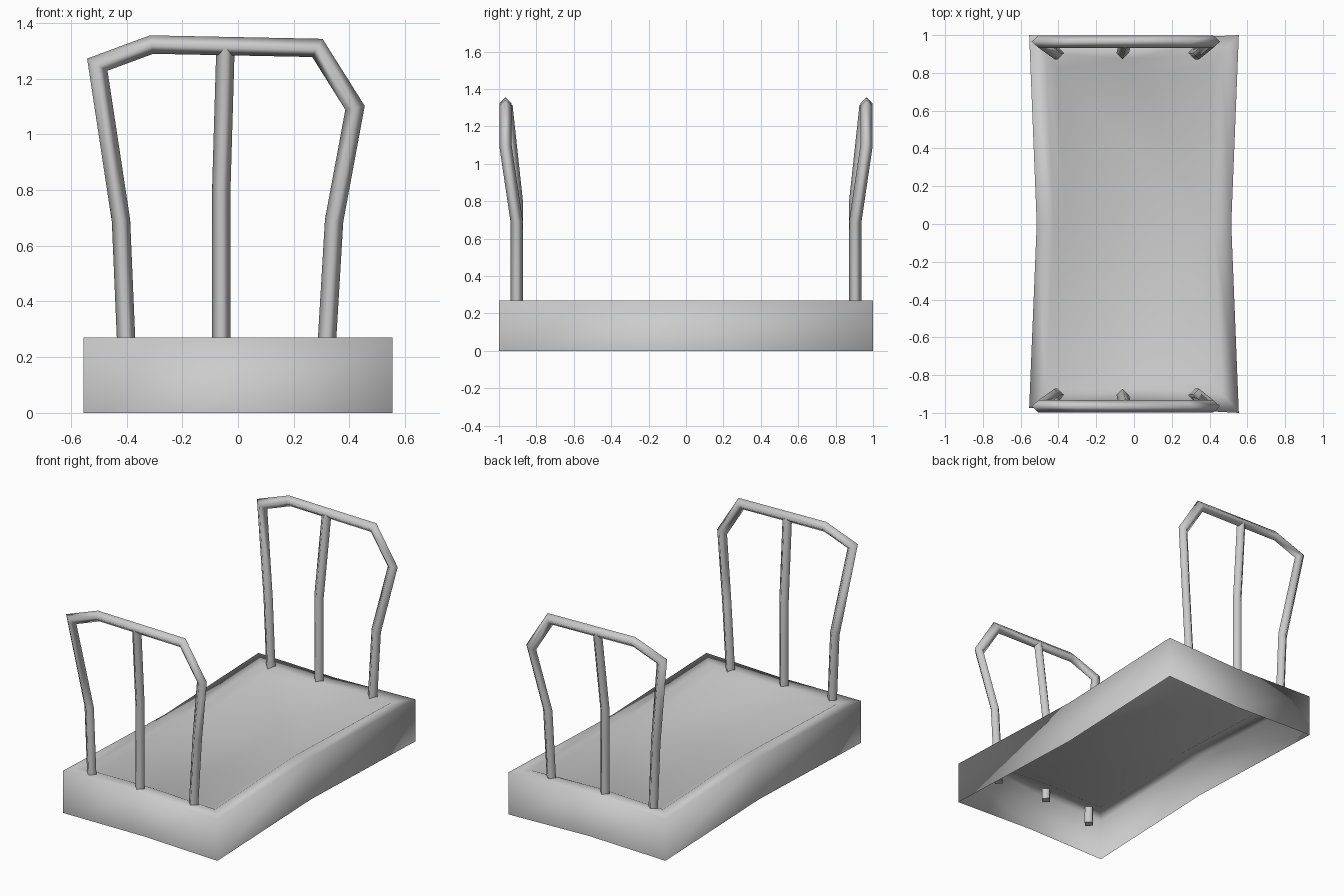
import bpy, bmesh
from mathutils import Vector

if "Cube" in bpy.data.objects:
    bpy.data.objects.remove(bpy.data.objects["Cube"])


def make_object(name, bm, mirror=False):
    bmesh.ops.recalc_face_normals(bm, faces=bm.faces)
    mesh = bpy.data.meshes.new(name)
    bm.to_mesh(mesh)
    bm.free()
    obj = bpy.data.objects.new(name, mesh)
    bpy.context.collection.objects.link(obj)
    for p in mesh.polygons:
        p.use_smooth = True
    if mirror:
        mod = obj.modifiers.new("front_to_back", 'MIRROR')
        mod.use_axis = (False, True, False)
        mod.use_mirror_merge = False
    return obj


def bar(name, points, radius=0.033):
    """Diamond-section bar swept along a path, with mitred bends."""
    bm = bmesh.new()
    pts = [Vector(p) for p in points]
    rings = []
    for i, p in enumerate(pts):
        a = (p - pts[i - 1]).normalized() if i > 0 else None
        b = (pts[i + 1] - p).normalized() if i < len(pts) - 1 else None
        a, b = a or b, b or a
        t = (a + b).normalized()
        n = Vector((0, 1, 0)).cross(t).normalized()
        m = t.cross(n)
        k = radius / max(t.dot(a), 0.5)
        rings.append([bm.verts.new(p + o) for o in (n * k, m * radius, -n * k, -m * radius)])
    for r, s in zip(rings, rings[1:]):
        for j in range(4):
            bm.faces.new((r[j], r[(j + 1) % 4], s[(j + 1) % 4], s[j]))
    caps = [bm.faces.new(rings[0]), bm.faces.new(rings[-1])]
    bmesh.ops.split_edges(bm, edges=list({e for f in caps for e in f.edges}))
    return make_object(name, bm, mirror=True)


# Tray: pinched outline, open underneath, raised rim around a shallow floor
outline = [(-.555, -.975), (0, -.97), (.555, -1), (.515, 0),
           (.555, 1), (0, .975), (-.555, 1), (-.515, 0)]
levels = [(0, 0, 0), (0, 0, .27), (.09, .10, .268), (.15, .17, .235)]  # inset x, inset y, z
bm = bmesh.new()
loops = []
for ix, iy, z in levels:
    loops.append([bm.verts.new((x - (x > 0) * ix + (x < 0) * ix,
                                y - (y > 0) * iy + (y < 0) * iy, z)) for x, y in outline])
for r, s in zip(loops, loops[1:]):
    for j in range(8):
        bm.faces.new((r[j], r[(j + 1) % 8], s[(j + 1) % 8], s[j]))
v = loops[-1]
bm.faces.new((v[0], v[1], v[2], v[3], v[7]))
bm.faces.new((v[7], v[3], v[4], v[5], v[6]))
make_object("tray", bm)

# Bent hoop rails at both ends
bar("hoop_rail", [(-.40, -.905, .16), (-.402, -.905, .27), (-.42, -.905, .69), (-.505, -.965, 1.25),
                  (-.31, -.965, 1.322), (.285, -.965, 1.31), (.42, -.965, 1.095),
                  (.345, -.905, .69), (.32, -.905, .27), (.317, -.905, .19)])

# Upright bars in the middle of each hoop
bar("middle_post", [(-.06, -.905, .20), (-.06, -.905, .80), (-.045, -.96, 1.31)])
